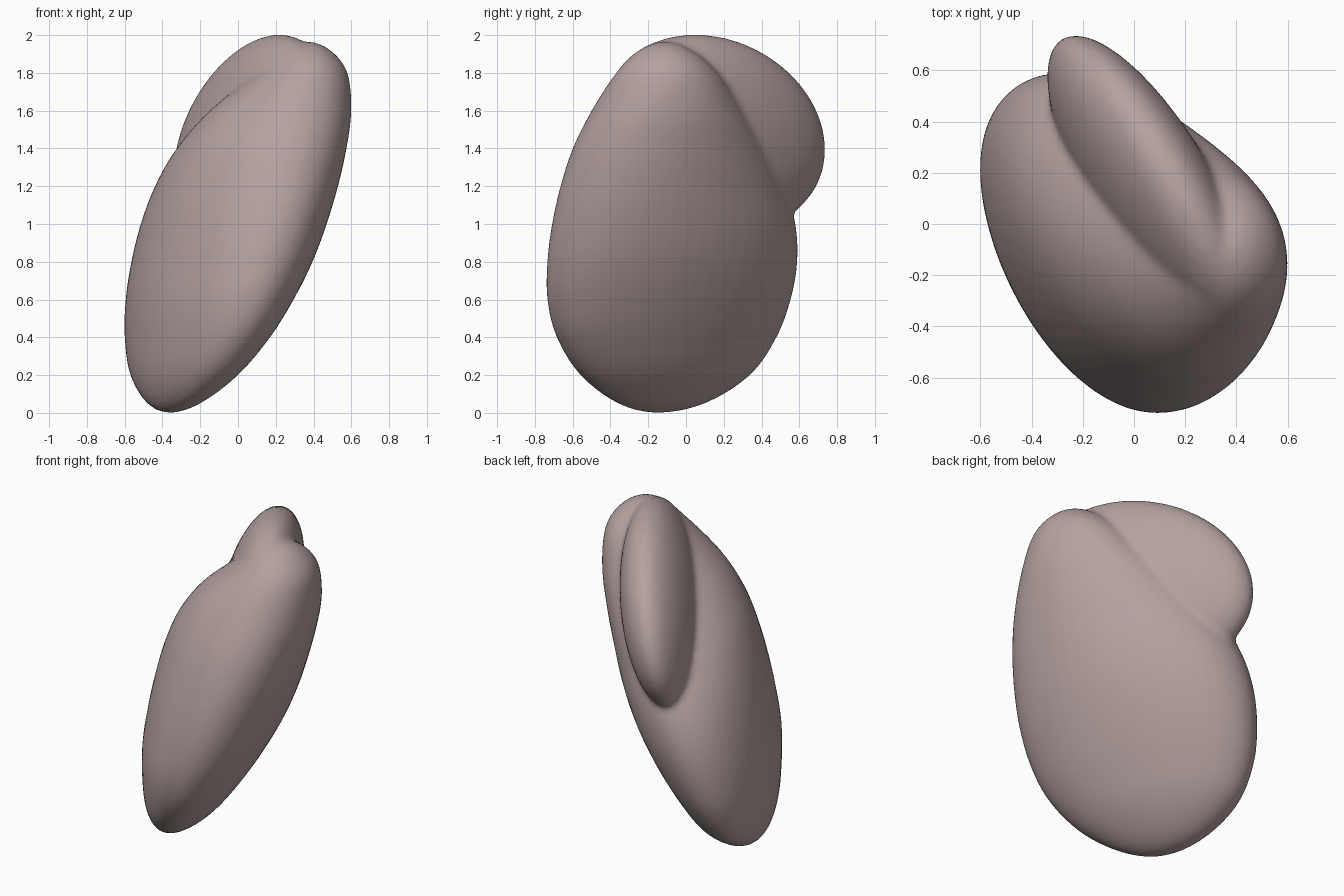
import bpy, bmesh, math
from mathutils import Vector

if "Cube" in bpy.data.objects:
    bpy.data.objects.remove(bpy.data.objects["Cube"])

mat = bpy.data.materials.new("dusty pink")
mat.diffuse_color = (0.46, 0.36, 0.35, 1)
mat.use_nodes = True
mat.node_tree.nodes["Principled BSDF"].inputs["Base Color"].default_value = mat.diffuse_color

# Main body slices: z, x left, x right, y front, y back, skew of the oval
KEYS = [
    (0.00, -0.36, -0.36, -0.15, -0.15, -0.55),
    (0.05, -0.48, -0.20, -0.36, 0.10, -0.55),
    (0.20, -0.57, 0.00, -0.56, 0.34, -0.55),
    (0.40, -0.60, 0.17, -0.685, 0.48, -0.53),
    (0.60, -0.595, 0.295, -0.735, 0.555, -0.48),
    (0.80, -0.565, 0.395, -0.735, 0.59, -0.44),
    (1.00, -0.515, 0.47, -0.71, 0.58, -0.40),
    (1.20, -0.44, 0.53, -0.665, 0.52, -0.35),
    (1.40, -0.325, 0.575, -0.60, 0.43, -0.27),
    (1.60, -0.15, 0.60, -0.50, 0.31, -0.17),
    (1.80, 0.10, 0.58, -0.37, 0.17, -0.1),
    (1.92, 0.25, 0.49, -0.25, 0.03, -0.05),
    (1.965, 0.37, 0.37, -0.11, -0.11, -0.05),
]
SEG, SUB = 48, 4


def mirrored(k):
    # Key past a pole, so the curve rounds over the end
    return (k[0], k[2], k[1], k[4], k[3], k[5])


def catmull(a, b, c, d, t):
    return [0.5 * (2 * q + (r - p) * t + (2 * p - 5 * q + 4 * r - s) * t * t
                   + (3 * q - p - 3 * r + s) * t ** 3)
            for p, q, r, s in zip(a, b, c, d)]


bm = bmesh.new()

# Main body: skewed ovals stacked from bottom to top
pts = [mirrored(KEYS[1])] + KEYS + [mirrored(KEYS[-2])]
rings = []
for i in range(1, len(pts) - 2):
    for s in range(SUB):
        if i == 1 and s == 0:
            continue
        z, xl, xr, yl, yr, skew = catmull(*pts[i - 1:i + 3], s / SUB)
        ph = math.asin(skew)
        ring = []
        for j in range(SEG):
            t = 2 * math.pi * j / SEG
            ring.append(bm.verts.new(((xl + xr) / 2 + (xr - xl) / 2 * math.cos(t),
                                      (yl + yr) / 2 + (yr - yl) / 2 * math.sin(t + ph), z)))
        rings.append(ring)
for lo, hi in zip(rings, rings[1:]):
    for j in range(SEG):
        k = (j + 1) % SEG
        bm.faces.new((lo[j], lo[k], hi[k], hi[j]))
for key, ring, flip in ((KEYS[0], rings[0], True), (KEYS[-1], rings[-1], False)):
    pole = bm.verts.new((key[1], key[3], key[0]))
    for j in range(SEG):
        a, b = ring[j], ring[(j + 1) % SEG]
        bm.faces.new((b, a, pole) if flip else (a, b, pole))

# Upper back lobe: a sheared, flattened ball
ball = bmesh.ops.create_uvsphere(bm, u_segments=48, v_segments=32, radius=1)
for v in ball["verts"]:
    w, u, h = v.co
    v.co = Vector((0.06 - 0.29 * u + 0.113 * h + 0.25 * w,
                   0.15 + 0.588 * u,
                   1.483 - 0.09 * u + 0.512 * h))

me = bpy.data.meshes.new("two_lobed_body")
bm.to_mesh(me)
bm.free()
me.materials.append(mat)
body = bpy.data.objects.new("two_lobed_body", me)
bpy.context.collection.objects.link(body)

# Fuse both lobes into one skin and soften the crease
rm = body.modifiers.new("fuse", 'REMESH')
rm.mode = 'VOXEL'
rm.voxel_size = 0.02
rm.use_smooth_shade = True
sm = body.modifiers.new("soften", 'SMOOTH')
sm.factor = 0.5
sm.iterations = 5
